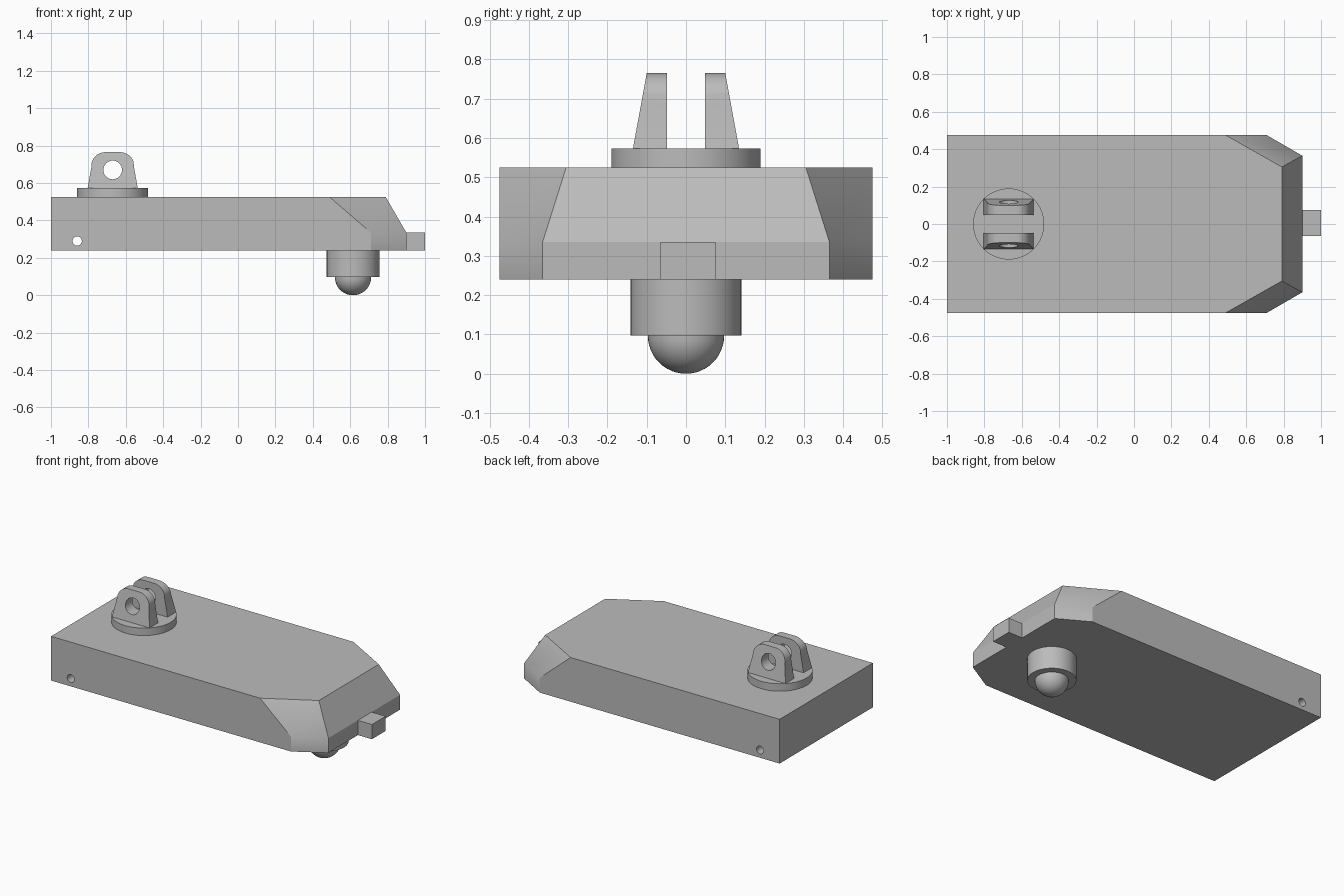
import bpy, bmesh, math
from mathutils import Matrix, Vector

cube = bpy.data.objects.get("Cube")
if cube:
    bpy.data.objects.remove(cube, do_unlink=True)

grey = bpy.data.materials.new("light grey")
grey.use_nodes = True
grey.diffuse_color = (0.5, 0.5, 0.5, 1)
grey.node_tree.nodes["Principled BSDF"].inputs["Base Color"].default_value = (0.5, 0.5, 0.5, 1)


def finish(name, bm):
    """Turn a bmesh into a named object with clean normals and the material."""
    bmesh.ops.recalc_face_normals(bm, faces=bm.faces[:])
    mesh = bpy.data.meshes.new(name)
    bm.to_mesh(mesh)
    bm.free()
    mesh.materials.append(grey)
    obj = bpy.data.objects.new(name, mesh)
    bpy.context.collection.objects.link(obj)
    return obj


def activate(obj):
    bpy.ops.object.select_all(action='DESELECT')
    obj.select_set(True)
    bpy.context.view_layer.objects.active = obj


def smooth(obj):
    activate(obj)
    bpy.ops.object.shade_smooth_by_angle(angle=math.radians(30))


def cylinder(name, centre, radius, depth, along_y=False, sides=64):
    bm = bmesh.new()
    turn = Matrix.Rotation(math.pi / 2 if along_y else 0, 4, 'X')
    bmesh.ops.create_cone(bm, cap_ends=True, segments=sides, radius1=radius, radius2=radius,
                          depth=depth, matrix=Matrix.Translation(centre) @ turn)
    return finish(name, bm)


def drill(obj, x, z, radius):
    """Bore a round hole right through along y."""
    cutter = cylinder("hole_cutter", (x, 0, z), radius, 2, along_y=True, sides=32)
    cutter.hide_render = True
    mod = obj.modifiers.new("hole", 'BOOLEAN')
    mod.operation = 'DIFFERENCE'
    mod.object = cutter
    activate(obj)
    bpy.ops.object.modifier_apply(modifier=mod.name)
    bpy.data.objects.remove(cutter, do_unlink=True)
    smooth(obj)


# Body: slab with a sloped nose and chamfered nose corners
LOW, MID, TOP, HALF = 0.24, 0.335, 0.525, 0.475
corners = [(-1, HALF, LOW), (-1, HALF, TOP), (0.71, HALF, LOW), (0.71, HALF, MID),
           (0.9, 0.365, LOW), (0.9, 0.365, MID), (0.49, HALF, TOP), (0.79, 0.305, TOP)]
bm = bmesh.new()
for x, y, z in corners:
    for side in (-1, 1):
        bm.verts.new((x, y * side, z))
bmesh.ops.convex_hull(bm, input=bm.verts[:])
bmesh.ops.dissolve_limit(bm, angle_limit=math.radians(3), verts=bm.verts[:], edges=bm.edges[:])
body = finish("body", bm)
drill(body, -0.86, 0.29, 0.025)

# Nose tab
bm = bmesh.new()
bmesh.ops.create_cube(bm, size=1, matrix=Matrix.Translation((0.95, 0.005, (LOW + MID) / 2))
                      @ Matrix.Diagonal((0.1, 0.14, MID - LOW, 1)))
finish("nose_tab", bm)

# Mounting disc
MOUNT_X, DISC_TOP, LUG_TOP = -0.67, 0.573, 0.765
smooth(cylinder("mount_disc", (MOUNT_X, 0, (TOP + DISC_TOP) / 2), 0.19, DISC_TOP - TOP))

# Lugs: rounded profile, sloped outer face, cross hole
half = [(0.134, DISC_TOP), (0.114, 0.685)]
for i in range(1, 13):
    a = math.radians(10 + 80 * i / 12)
    half.append((0.04 + 0.075 * math.cos(a), 0.69 + 0.075 * math.sin(a)))
outline = half + [(-x, z) for x, z in reversed(half)]
for name, side in (("front_lug", -1), ("back_lug", 1)):
    bm = bmesh.new()
    rings = []
    for outer in (False, True):
        ring = []
        for x, z in outline:
            slope = 0.135 - 0.035 * (z - DISC_TOP) / (LUG_TOP - DISC_TOP)
            ring.append(bm.verts.new((MOUNT_X + x, side * (slope if outer else 0.048), z)))
        bm.faces.new(ring)
        rings.append(ring)
    for i in range(len(outline)):
        j = (i + 1) % len(outline)
        bm.faces.new((rings[0][i], rings[0][j], rings[1][j], rings[1][i]))
    drill(finish(name, bm), MOUNT_X, 0.67, 0.05)

# Plunger: collar and domed tip below the nose
TIP_X, TIP_Z = 0.615, 0.097
smooth(cylinder("plunger_collar", (TIP_X, 0, (TIP_Z + LOW) / 2), 0.141, LOW - TIP_Z))
bm = bmesh.new()
bmesh.ops.create_uvsphere(bm, u_segments=48, v_segments=24, radius=TIP_Z,
                          matrix=Matrix.Translation((TIP_X, 0, TIP_Z)))
bmesh.ops.bisect_plane(bm, geom=bm.verts[:] + bm.edges[:] + bm.faces[:], dist=0.0001,
                       plane_co=Vector((0, 0, TIP_Z)), plane_no=Vector((0, 0, 1)), clear_outer=True)
smooth(finish("plunger_tip", bm))
